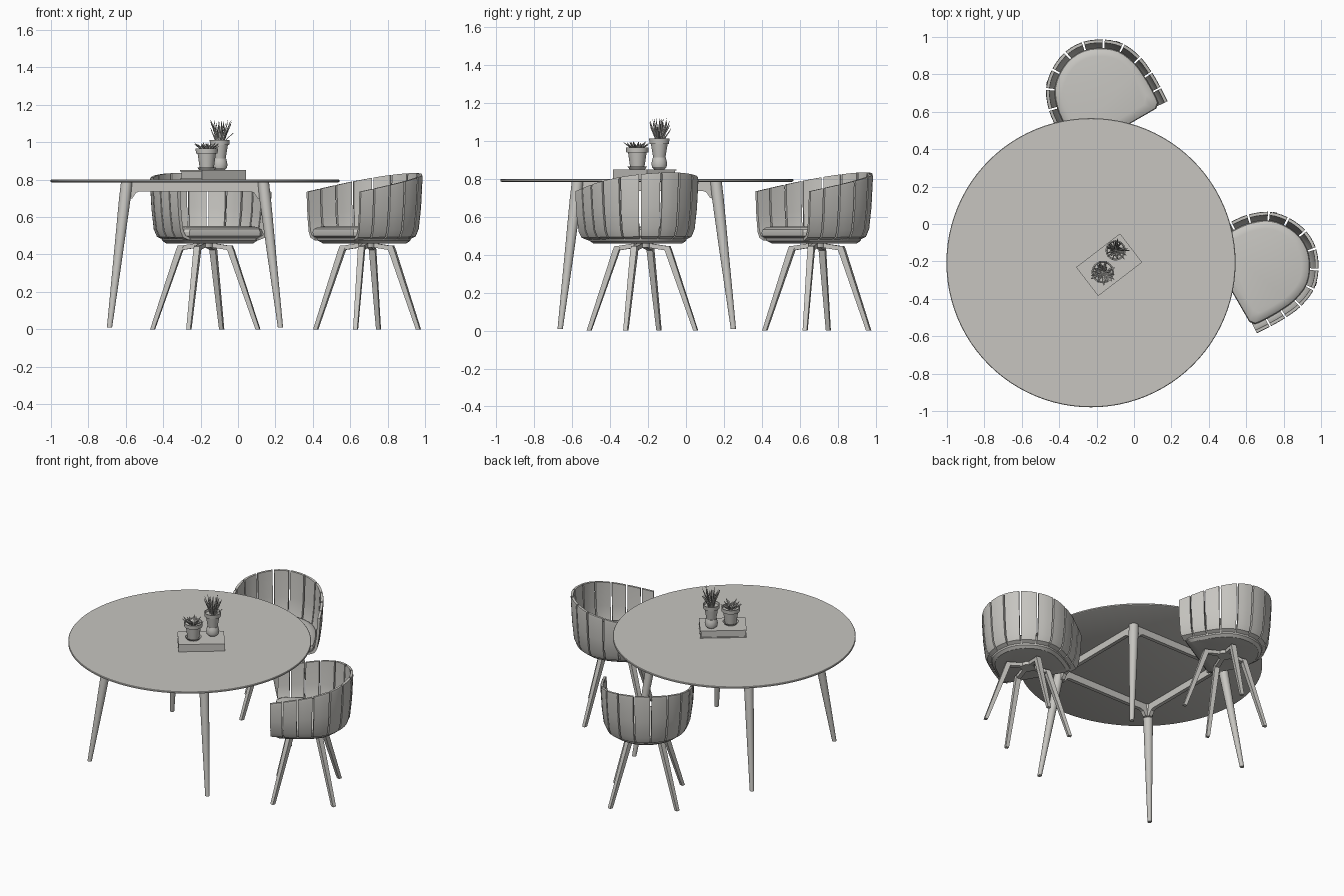
import bpy, bmesh, math, random
from math import cos, sin, pi, radians
from mathutils import Vector, Matrix

random.seed(4)
cube = bpy.data.objects.get("Cube")
if cube:
    bpy.data.objects.remove(cube, do_unlink=True)

# One warm grey for everything
grey = bpy.data.materials.new("warm_grey")
grey.use_nodes = True
COLOR = (0.57, 0.56, 0.53, 1)
grey.diffuse_color = COLOR
shader = next(n for n in grey.node_tree.nodes if n.type == 'BSDF_PRINCIPLED')
shader.inputs["Base Color"].default_value = COLOR
parts = []


def loft(bm, rings):
    """Skin a stack of equal closed rings and cap both ends."""
    rows = [[bm.verts.new(p) for p in ring] for ring in rings]
    n = len(rows[0])
    for a, b in zip(rows, rows[1:]):
        for i in range(n):
            j = (i + 1) % n
            bm.faces.new((a[i], a[j], b[j], b[i]))
    bm.faces.new(rows[0][::-1])
    bm.faces.new(rows[-1])


def finish(name, bm, matrix=Matrix()):
    bmesh.ops.recalc_face_normals(bm, faces=bm.faces)
    bm.transform(matrix)
    mesh = bpy.data.meshes.new(name)
    bm.to_mesh(mesh)
    bm.free()
    mesh.materials.append(grey)
    ob = bpy.data.objects.new(name, mesh)
    bpy.context.collection.objects.link(ob)
    parts.append(ob)
    return ob


def circle(x, y, z, r, n=32, turn=0.0):
    return [Vector((x + r * cos(turn + 2 * pi * i / n),
                    y + r * sin(turn + 2 * pi * i / n), z)) for i in range(n)]


def lathe(name, x, y, profile, n=32):
    bm = bmesh.new()
    loft(bm, [circle(x, y, z, r, n) for r, z in profile])
    return finish(name, bm)


def box(bm, lo, hi):
    loft(bm, [[(lo[0], lo[1], z), (hi[0], lo[1], z), (hi[0], hi[1], z), (lo[0], hi[1], z)]
              for z in (lo[2], hi[2])])


# Table
TX, TY = -0.23, -0.207
lathe("table_top", TX, TY, [(0.765, 0.785), (0.773, 0.789), (0.773, 0.797), (0.77, 0.8)], 96)
for i in range(4):
    spin = Matrix.Translation((TX, TY, 0)) @ Matrix.Rotation(i * pi / 2, 4, 'Z')
    bm = bmesh.new()
    loft(bm, [circle(k, k, z, r, 20) for k, z, r in
              ((0.457, 0.01, 0.014), (0.41, 0.4, 0.024), (0.375, 0.7, 0.031), (0.365, 0.785, 0.031))])
    finish("table_leg", bm, spin)
    # rail with deeper bracket ends
    half = [(0.36, 0.785), (0.36, 0.695), (0.335, 0.7), (0.315, 0.73), (0.295, 0.738)]
    outline = half + [(-x, z) for x, z in reversed(half)]
    bm = bmesh.new()
    loft(bm, [[(x, y, z) for x, z in outline] for y in (0.35, 0.376)])
    finish("table_rail", bm, spin)

# Chair shell plan, one side, from the arm end to the back
SIDE = [(-0.21, 0.29), (-0.125, 0.295), (-0.03, 0.295), (0.07, 0.283),
        (0.175, 0.24), (0.25, 0.16), (0.295, 0.055)]
NODES = [Vector((x, -y)) for x, y in SIDE] + [Vector((x, y)) for x, y in reversed(SIDE)]
LAST = len(NODES) - 1


def plan(t):
    """Smooth curve through the shell nodes."""
    i = min(max(int(t), 0), LAST - 1)
    u = t - i
    b, c = NODES[i], NODES[i + 1]
    a = NODES[i - 1] if i else 2 * b - c
    d = NODES[i + 2] if i + 2 <= LAST else 2 * c - b
    return 0.5 * (2 * b + (c - a) * u + (2 * a - 5 * b + 4 * c - d) * u * u
                  + (3 * b - a - 3 * c + d) * u ** 3)


def plan_inset(t, inset):
    d = (plan(t + 0.01) - plan(t - 0.01)).normalized()
    return plan(t) + Vector((-d.y, d.x)) * inset


# Slat section: share of height, inset from the rim, lift
OUTER = [(1, 0.002, 0), (0.95, 0, 0), (0.5, 0.008, 0), (0.18, 0.02, 0), (0.06, 0.037, 0), (0, 0.08, 0)]
INNER = [(0, 0.08, 0.014), (0.08, 0.052, 0.006), (0.2, 0.038, 0), (0.5, 0.026, 0), (1, 0.018, 0)]


def slat_section(t):
    rim = 0.735 + 0.1 * (plan(t).x + 0.21) / 0.51
    ring = []
    for share, inset, lift in OUTER + INNER:
        p = plan_inset(t, inset)
        ring.append((p.x, p.y, 0.475 + (rim - 0.475) * share + lift))
    return ring


def seat_ring(inset, z, front):
    pts = [plan_inset(0.6 + (LAST - 1.2) * k / 30, inset) for k in range(31)]
    w = pts[-1].y
    pts += [Vector((front + 0.02, w - 0.005)), Vector((front, w - 0.03)),
            Vector((front, 0.03 - w)), Vector((front + 0.02, 0.005 - w))]
    return [(p.x, p.y, z) for p in pts]


def chair(x, y, angle):
    m = Matrix.Translation((x, y, 0)) @ Matrix.Rotation(radians(angle), 4, 'Z')
    for i in range(LAST):
        bm = bmesh.new()
        loft(bm, [slat_section(i + k) for k in (0.05, 0.35, 0.65, 0.95)])
        finish("chair_slat", bm, m)
    bm = bmesh.new()
    loft(bm, [seat_ring(*r) for r in ((0.06, 0.488, -0.195), (0.047, 0.5, -0.208), (0.045, 0.52, -0.21),
                                      (0.05, 0.535, -0.206), (0.065, 0.546, -0.19), (0.09, 0.551, -0.16))])
    finish("seat_cushion", bm, m)
    bm = bmesh.new()
    loft(bm, [seat_ring(*r) for r in ((0.085, 0.46, -0.17), (0.065, 0.474, -0.19), (0.06, 0.489, -0.195))])
    finish("seat_base", bm, m)
    bm = bmesh.new()
    loft(bm, [circle(0, 0, z, 0.045) for z in (0.438, 0.462)])
    finish("leg_hub", bm, m)
    for sx in (-1, 1):
        for sy in (-1, 1):
            foot = Vector((0.2 * sx, 0.22 * sy, 0))
            out = foot.normalized()
            across = Vector((-out.y, out.x, 0))
            turn = math.atan2(out.y, out.x) + pi / 4
            bm = bmesh.new()
            # sloping arm under the seat
            loft(bm, [[out * r + across * s * 0.014 + Vector((0, 0, z + dz))
                       for s, dz in ((-1, 0), (1, 0), (1, 0.024), (-1, 0.024))]
                      for r, z in ((0.01, 0.442), (0.15, 0.42))])
            # splayed leg
            loft(bm, [circle(out.x * r, out.y * r, z, w, 4, turn)
                      for r, z, w in ((0.288, 0, 0.016), (0.14, 0.425, 0.024), (0.132, 0.447, 0.022))])
            finish("chair_leg", bm, m)


chair(0.69, -0.23, 30)
chair(-0.175, 0.69, 120)

# Book on the table: two covers, spine and recessed pages
book = Matrix.Translation((-0.133, -0.218, 0.8)) @ Matrix.Rotation(radians(37.5), 4, 'Z')
bm = bmesh.new()
for z in (0, 0.045):
    box(bm, (-0.148, -0.097, z), (0.148, 0.097, z + 0.006))
box(bm, (-0.148, -0.097, 0.006), (0.148, -0.091, 0.045))
finish("book_cover", bm, book)
bm = bmesh.new()
box(bm, (-0.143, -0.091, 0.006), (0.143, 0.091, 0.045))
finish("book_pages", bm, book)

# Plant pots
AX, AY, BX, BY = -0.167, -0.257, -0.098, -0.141
lathe("small_saucer", AX, AY, [(0.04, 0.851), (0.052, 0.866), (0.049, 0.866), (0.04, 0.857)])
lathe("small_pot", AX, AY, [(0.037, 0.857), (0.049, 0.94), (0.058, 0.94), (0.06, 0.967),
                            (0.054, 0.967), (0.051, 0.955)])
lathe("round_bowl", BX, BY, [(0.026, 0.851), (0.038, 0.863), (0.042, 0.88), (0.038, 0.9),
                             (0.034, 0.914), (0.03, 0.914), (0.028, 0.9)])
lathe("tall_pot", BX, BY, [(0.03, 0.9), (0.044, 0.985), (0.051, 0.985), (0.054, 1.013),
                           (0.048, 1.013), (0.045, 1.0)])


def leaves(name, x, y, z, count, reach, height, width):
    bm = bmesh.new()
    for i in range(count):
        a = i * 2.4
        r = reach * random.uniform(0.3, 1)
        h = height * random.uniform(0.55, 1)
        start = random.uniform(0.05, 0.3) * reach
        loft(bm, [circle(x + cos(a) * (start + r * k), y + sin(a) * (start + r * k),
                         z + h * f, width * w, 5)
                  for k, f, w in ((0, 0, 0.7), (0.35, 0.45, 1), (0.7, 0.8, 0.7), (0.85, 1, 0.1))])
    finish(name, bm)


leaves("rosette_leaves", AX, AY, 0.95, 28, 0.07, 0.05, 0.006)
leaves("upright_leaves", BX, BY, 0.99, 34, 0.062, 0.132, 0.004)
# One stray stem
bm = bmesh.new()
loft(bm, [circle(BX + d, BY, z, 0.003, 5) for d, z in ((0.01, 0.99), (0.072, 1.05))])
finish("stray_stem", bm)

# Smooth shading with sharp edges kept
bpy.ops.object.select_all(action='DESELECT')
for ob in parts:
    ob.select_set(True)
bpy.context.view_layer.objects.active = parts[0]
bpy.ops.object.shade_smooth_by_angle(angle=radians(30))
